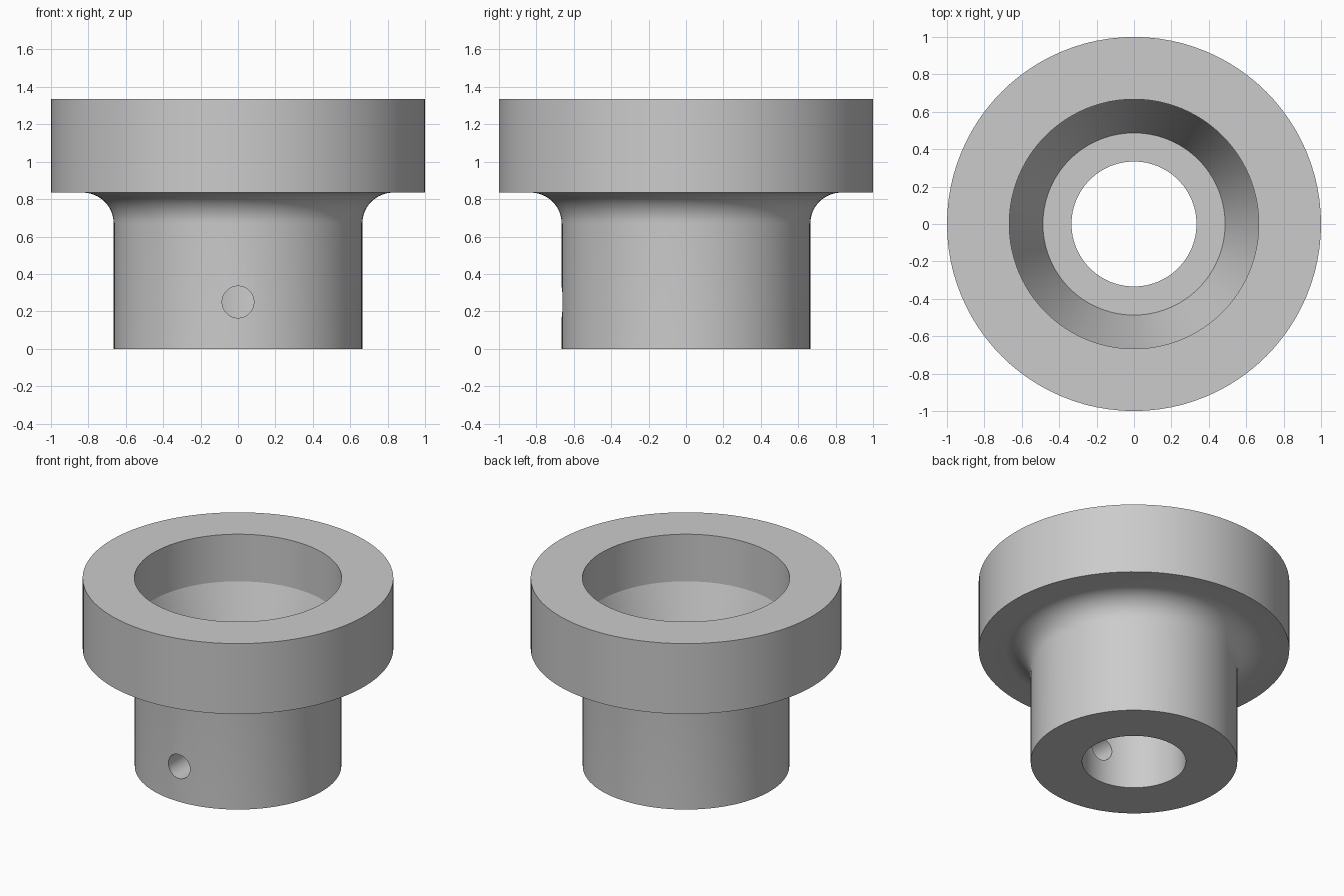
import bpy, bmesh, math

if "Cube" in bpy.data.objects:
    bpy.data.objects.remove(bpy.data.objects["Cube"])

SEGMENTS = 96

# Closed lathe profile (radius, height), starting at the bottom of the bore
profile = [(0.334, 0.0), (0.665, 0.0)]
# Neck-to-flange fillet
for i in range(13):
    a = math.radians(180 - 90 * i / 12)
    profile.append((0.83 + 0.165 * math.cos(a), 0.67 + 0.165 * math.sin(a)))
# Flange, counterbore, tapered seat and inner ledge
profile += [(1.0, 0.835), (1.0, 1.335), (0.667, 1.335),
            (0.667, 1.0), (0.487, 0.5), (0.334, 0.5)]


def lathe(name, points):
    bm = bmesh.new()
    rings = []
    for s in range(SEGMENTS):
        t = 2 * math.pi * s / SEGMENTS
        rings.append([bm.verts.new((r * math.cos(t), r * math.sin(t), z))
                      for r, z in points])
    n = len(points)
    for s in range(SEGMENTS):
        a, b = rings[s], rings[(s + 1) % SEGMENTS]
        for i in range(n):
            j = (i + 1) % n
            bm.faces.new((a[i], b[i], b[j], a[j]))
    bmesh.ops.recalc_face_normals(bm, faces=bm.faces)
    mesh = bpy.data.meshes.new(name)
    bm.to_mesh(mesh)
    bm.free()
    obj = bpy.data.objects.new(name, mesh)
    bpy.context.collection.objects.link(obj)
    return obj


collar = lathe("flanged_collar", profile)

# Set-screw hole through the front wall only
bpy.ops.mesh.primitive_cylinder_add(vertices=48, radius=0.085, depth=0.7,
                                    location=(0, -0.45, 0.25),
                                    rotation=(math.pi / 2, 0, 0))
cutter = bpy.context.object
cutter.name = "screw_hole_cutter"

hole = collar.modifiers.new("screw_hole", 'BOOLEAN')
hole.operation = 'DIFFERENCE'
hole.solver = 'EXACT'
hole.object = cutter
bpy.ops.object.select_all(action='DESELECT')
collar.select_set(True)
bpy.context.view_layer.objects.active = collar
bpy.ops.object.modifier_apply(modifier=hole.name)
bpy.data.objects.remove(cutter, do_unlink=True)

bpy.ops.object.shade_smooth_by_angle(angle=math.radians(15))
